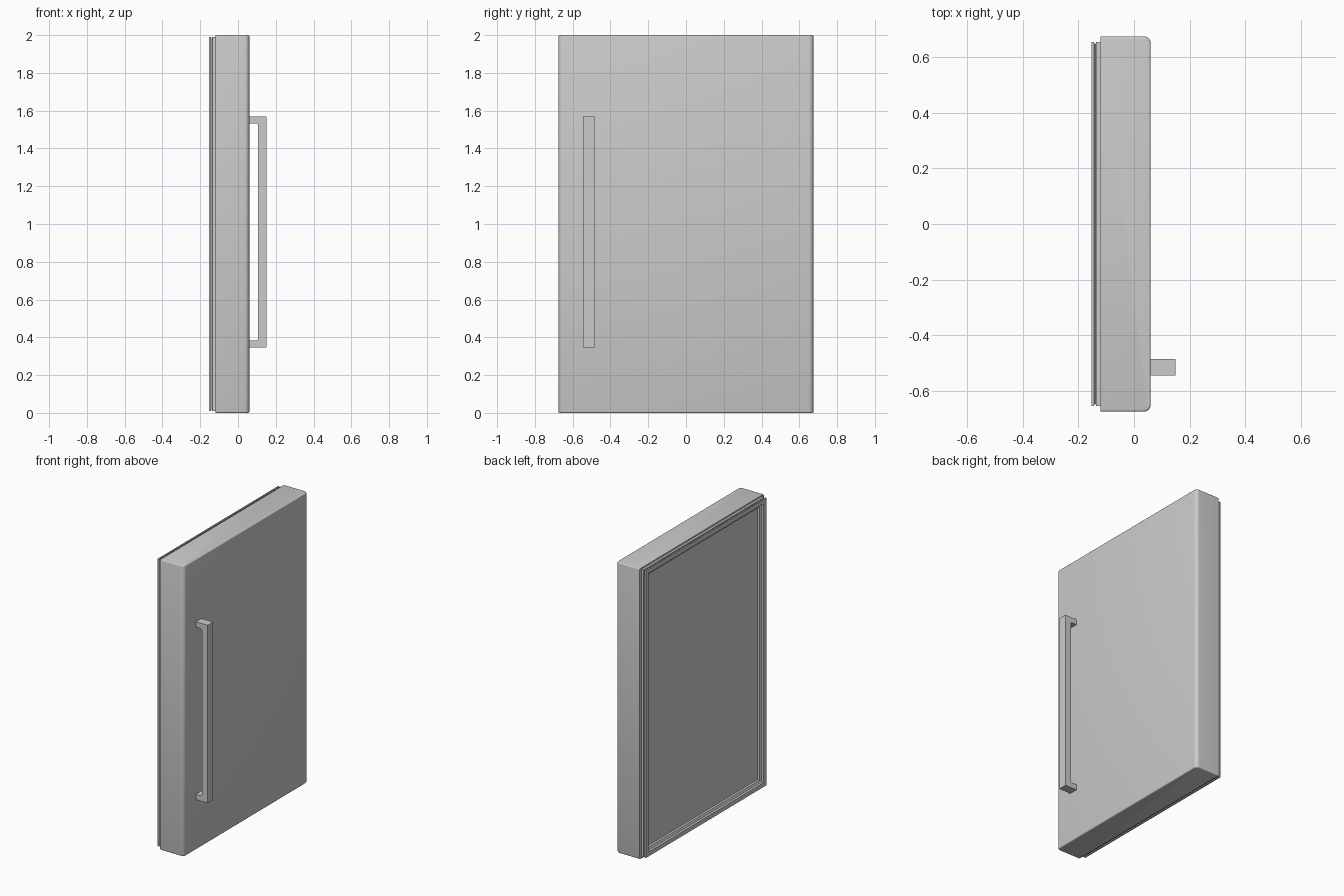
import bpy, bmesh

cube = bpy.data.objects.get("Cube")
if cube:
    bpy.data.objects.remove(cube, do_unlink=True)

grey = bpy.data.materials.new("light grey")
grey.use_nodes = True
GREY = (0.6, 0.6, 0.6, 1)
grey.diffuse_color = GREY
grey.node_tree.nodes["Principled BSDF"].inputs["Base Color"].default_value = GREY


def finish(bm, name):
    bmesh.ops.recalc_face_normals(bm, faces=bm.faces)
    mesh = bpy.data.meshes.new(name)
    bm.to_mesh(mesh)
    bm.free()
    mesh.materials.append(grey)
    obj = bpy.data.objects.new(name, mesh)
    bpy.context.collection.objects.link(obj)
    return obj


def smooth(obj):
    bpy.ops.object.select_all(action='DESELECT')
    obj.select_set(True)
    bpy.context.view_layer.objects.active = obj
    bpy.ops.object.shade_smooth_by_angle(angle=0.6)


def box(bm, lo, hi):
    verts = bmesh.ops.create_cube(bm, size=1)["verts"]
    for v in verts:
        v.co = [(a + b) / 2 + c * (b - a) for a, b, c in zip(lo, hi, v.co)]


def frame(name, profile):
    """Sweep a closed (inset, x) profile round the door outline with mitred corners."""
    bm = bmesh.new()
    rings = []
    for sy, sz in ((-1, -1), (1, -1), (1, 1), (-1, 1)):
        rings.append([bm.verts.new((x, sy * (0.655 - i), 1 + sz * (0.99 - i)))
                      for i, x in profile])
    n = len(profile)
    for k in range(4):
        a, b = rings[k], rings[(k + 1) % 4]
        for j in range(n):
            bm.faces.new((a[j], a[(j + 1) % n], b[(j + 1) % n], b[j]))
    return finish(bm, name)


# Door slab: rounded upright outer edges, slightly eased top and bottom
bm = bmesh.new()
box(bm, (-0.12, -0.675, 0), (0.06, 0.675, 2))
upright = [e for e in bm.edges if all(v.co.x > 0.05 for v in e.verts)
           and abs(e.verts[0].co.z - e.verts[1].co.z) > 1]
bmesh.ops.bevel(bm, geom=upright, offset=0.025, segments=6, profile=0.5, affect='EDGES')
rim = [e for e in bm.edges if len(e.link_faces) == 2
       and any(abs(f.normal.z) > 0.9 for f in e.link_faces)
       and not all(v.co.x < -0.1 for v in e.verts)]
bmesh.ops.bevel(bm, geom=rim, offset=0.007, segments=3, profile=0.5, affect='EDGES')
smooth(finish(bm, "door_panel"))

# Seal: two lips with a groove between them and a sloped inner lip
frame("door_seal", [(0, -0.12), (0, -0.136), (0.008, -0.138), (0.008, -0.142),
                    (0, -0.144), (0, -0.153), (0.03, -0.153), (0.034, -0.142),
                    (0.05, -0.136), (0.05, -0.12)])

# Handle: upright bar on two short posts
bm = bmesh.new()
outline = [(0.06, 0.345), (0.15, 0.345), (0.15, 1.57), (0.06, 1.57), (0.06, 1.533),
           (0.098, 1.533), (0.107, 1.524), (0.107, 0.391), (0.098, 0.382), (0.06, 0.382)]
face = bm.faces.new([bm.verts.new((x, -0.545, z)) for x, z in outline])
new = bmesh.ops.extrude_face_region(bm, geom=[face])["geom"]
bmesh.ops.translate(bm, vec=(0, 0.06, 0),
                    verts=[v for v in new if isinstance(v, bmesh.types.BMVert)])
finish(bm, "door_handle")
